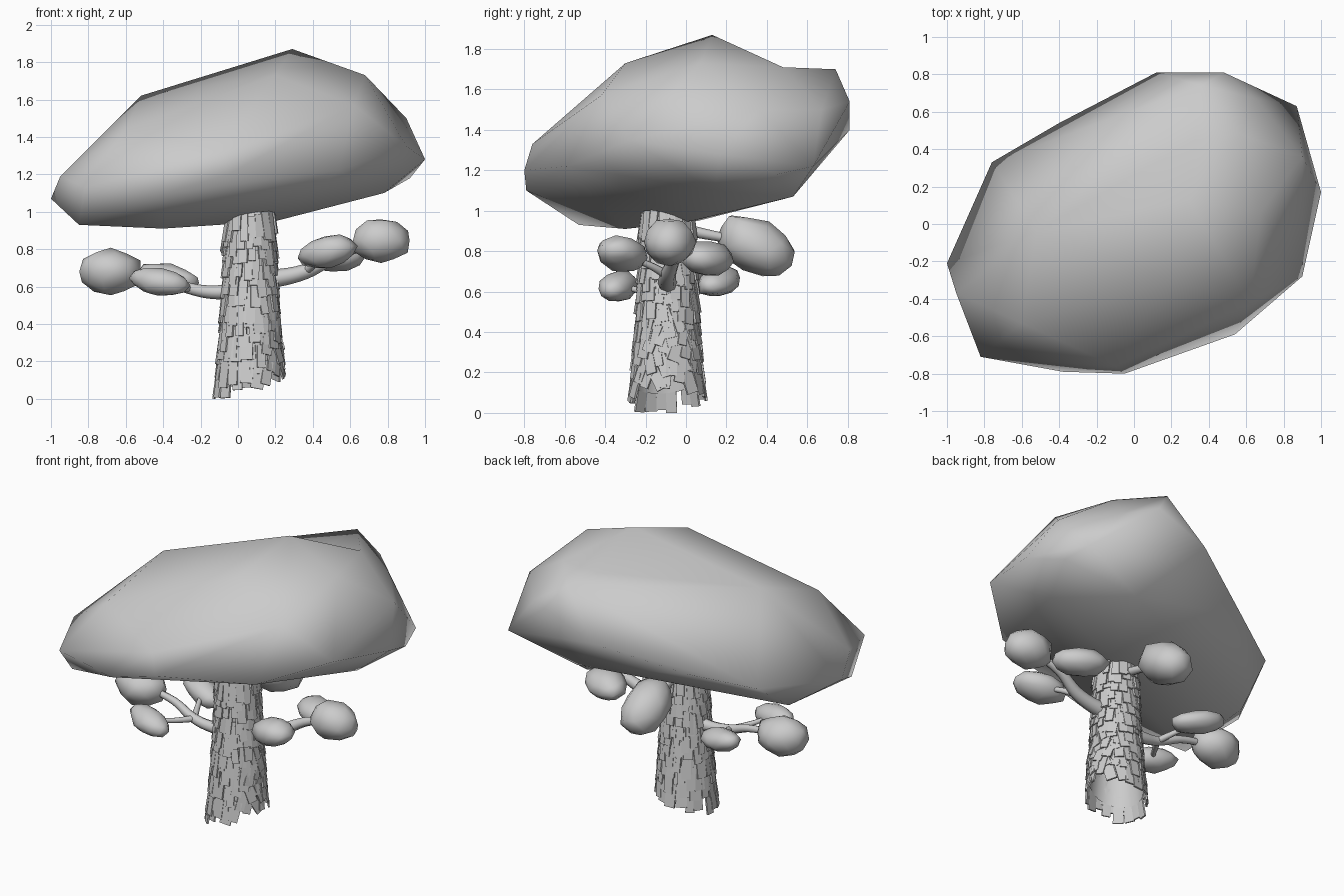
import bpy, bmesh, math, random
from mathutils import Vector, Matrix, Euler

random.seed(4)
default = bpy.data.objects.get("Cube")
if default:
    bpy.data.objects.remove(default, do_unlink=True)


def finish(name, bm, smooth=True):
    """Turn a bmesh into a linked object."""
    bmesh.ops.recalc_face_normals(bm, faces=bm.faces)
    mesh = bpy.data.meshes.new(name)
    bm.to_mesh(mesh)
    bm.free()
    for poly in mesh.polygons:
        poly.use_smooth = smooth
    obj = bpy.data.objects.new(name, mesh)
    bpy.context.collection.objects.link(obj)
    return obj


def dented_hull(name, points, ridge_ends, dent):
    """Wrap corner points in a smooth faceted shell, then sag one ridge."""
    bm = bmesh.new()
    for p in points:
        bm.verts.new(p)
    result = bmesh.ops.convex_hull(bm, input=bm.verts)
    loose = [g for g in result["geom_interior"] if isinstance(g, bmesh.types.BMVert)]
    bmesh.ops.delete(bm, geom=loose, context="VERTS")
    ends = [min(bm.verts, key=lambda v: (v.co - Vector(e)).length) for e in ridge_ends]
    ridge = bm.edges.get(ends)
    if ridge:
        middle = bmesh.utils.edge_split(ridge, ends[0], .5)[1]
        middle.co = dent
        bmesh.ops.connect_verts(bm, verts=[middle] + [
            v for f in middle.link_faces for v in f.verts if v not in ends and v != middle])
    return finish(name, bm)


# Large tilted canopy: crown, shoulder, rim and underside corners
peak, back_peak = (.29, .13, 1.87), (.36, .74, 1.7)
crown = [peak, back_peak, (.68, .07, 1.73), (.2, -.3, 1.73), (-.52, -.04, 1.62),
         (.57, .48, 1.71)]
shoulder = [(.9, .36, 1.5), (.65, .67, 1.5), (.48, .81, 1.54), (-.6, -.53, 1.44),
            (-.1, -.76, 1.33), (.62, -.42, 1.57)]
rim = [(-1, -.21, 1.07), (-.95, -.37, 1.19), (-.82, -.71, 1.13), (-.38, -.79, 1.1),
       (-.05, -.8, 1.2), (.54, -.59, 1.22), (.9, -.28, 1.35), (1, .17, 1.28),
       (.87, .63, 1.22), (.12, .81, 1.4), (-.4, .54, 1.23), (-.76, .33, 1.15)]
underside = [(-.85, -.53, .93), (-.4, -.3, .91), (.2, .03, .95), (.43, .53, 1.07),
             (.78, .14, 1.1), (.92, .45, 1.18), (-.8, .06, .95)]
dented_hull("canopy", crown + shoulder + rim + underside, (peak, back_peak), (.33, .45, 1.68))


# Trunk shape shared by the core and the bark
AXIS = Vector((.065, -.092, 0))


def radius(z):
    return .13 + .06 * (1 - z) ** 1.7 if z < 1 else .13


def base_height(angle):
    return .145 + .06 * math.cos(angle - .3)


def trunk_core():
    bm = bmesh.new()
    sides, rings = 20, []
    for t in (0, .15, .4, .7, 1):
        ring = []
        for i in range(sides):
            a = math.tau * i / sides
            low = base_height(a) + .01
            z = low + (1.03 - low) * t
            r = radius(z) - .01
            ring.append(bm.verts.new(AXIS + Vector((r * math.cos(a), r * math.sin(a), z))))
        rings.append(ring)
    for lower, upper in zip(rings, rings[1:]):
        for i in range(sides):
            j = (i + 1) % sides
            bm.faces.new((lower[i], lower[j], upper[j], upper[i]))
    bm.faces.new(rings[-1])
    return finish("trunk_core", bm)


def trunk_bark():
    """Overlapping rows of thin ragged plates whose lower ends flare outward."""
    bm = bmesh.new()
    rows, count = 12, 19
    for row in range(rows):
        for i in range(count):
            a = math.tau * (i + row % 2 / 2 + random.uniform(-.2, .2)) / count
            low = base_height(a)
            z = low + (.94 - low) * row / (rows - 1) + random.uniform(-.03, .03)
            r = radius(z) + random.uniform(-.002, .005)
            width = math.tau * r / count * random.uniform(.8, 1.2)
            height = random.uniform(.11, .18)
            # Plates lie more crooked on one side of the lower trunk
            messy = .06 + .75 * max(0, math.cos(a)) * max(0, .8 - z)
            roll = random.uniform(-messy, messy)
            place = (Matrix.Translation(AXIS + Vector((r * math.cos(a), r * math.sin(a), z)))
                     @ Euler((0, 0, a)).to_matrix().to_4x4()
                     @ Euler((roll, -.15, 0)).to_matrix().to_4x4()
                     @ Matrix.Diagonal((.011, width, height, 1)))
            bmesh.ops.create_cube(bm, size=1, matrix=place)
    for v in bm.verts:
        v.co.z = max(v.co.z, 0)
    return finish("trunk_bark", bm, smooth=False)


trunk_core()
trunk_bark()


def branch(name, points, thick, thin):
    """Tapered tube along a smooth path."""
    curve = bpy.data.curves.new(name, "CURVE")
    curve.dimensions = "3D"
    curve.bevel_depth = 1
    curve.bevel_resolution = 2
    curve.resolution_u = 6
    curve.use_fill_caps = True
    spline = curve.splines.new("BEZIER")
    spline.bezier_points.add(len(points) - 1)
    for i, (bp, co) in enumerate(zip(spline.bezier_points, points)):
        bp.co = co
        bp.handle_left_type = bp.handle_right_type = "AUTO"
        bp.radius = thick + (thin - thick) * i / (len(points) - 1)
    obj = bpy.data.objects.new(name, curve)
    bpy.context.collection.objects.link(obj)


def leaf_clump(name, centre, size, turn=(0, 0, 0)):
    """Squashed, uneven low-poly ball."""
    bm = bmesh.new()
    bmesh.ops.create_icosphere(bm, subdivisions=2, radius=1)
    for v in bm.verts:
        v.co *= random.uniform(.93, 1.08)
    place = (Matrix.Translation(centre) @ Euler(turn).to_matrix().to_4x4()
             @ Matrix.Diagonal((*size, 1)))
    bmesh.ops.transform(bm, matrix=place, verts=bm.verts)
    finish(name, bm)


# Left bough with three clumps
left_fork, left_knee = (.36, -.09, .68), (.54, -.06, .77)
left_tip = (.765, -.08, .845)
branch("left_bough", [(.12, -.09, .63), left_fork, left_knee, left_tip], .052, .018)
branch("left_front_twig", [left_fork, (.42, -.18, .73), (.48, -.31, .78)], .024, .012)
branch("left_back_twig", [left_knee, (.55, 0, .77), (.51, .1, .77)], .02, .012)
leaf_clump("left_outer_leaves", left_tip, (.165, .125, .12))
leaf_clump("left_front_leaves", (.48, -.315, .785), (.165, .115, .088), (0, -.2, -.45))
leaf_clump("left_back_leaves", (.51, .11, .765), (.17, .115, .083), (-.2, 0, -.5))

# Right bough with three clumps
right_fork, right_tip = (-.26, -.09, .59), (-.68, -.04, .68)
branch("right_bough", [(-.02, -.09, .575), (-.14, -.09, .57), right_fork,
                       (-.43, -.06, .65), right_tip], .042, .018)
branch("right_front_twig", [right_fork, (-.33, -.2, .6), (-.42, -.33, .63)], .022, .012)
branch("right_back_twig", [right_fork, (-.31, .02, .62), (-.37, .16, .65)], .022, .012)
leaf_clump("right_outer_leaves", right_tip, (.165, .135, .122))
leaf_clump("right_front_leaves", (-.42, -.335, .625), (.165, .09, .073), (0, .12, -.35))
leaf_clump("right_back_leaves", (-.37, .165, .65), (.175, .09, .07), (0, .2, -.4))

# Back bough with one large clump
branch("back_bough", [(.06, -.06, .92), (.06, .07, .89), (.05, .22, .86), (.05, .34, .83)],
       .032, .016)
leaf_clump("back_leaves", (.045, .345, .825), (.14, .205, .135), (-.5, 0, 0))
